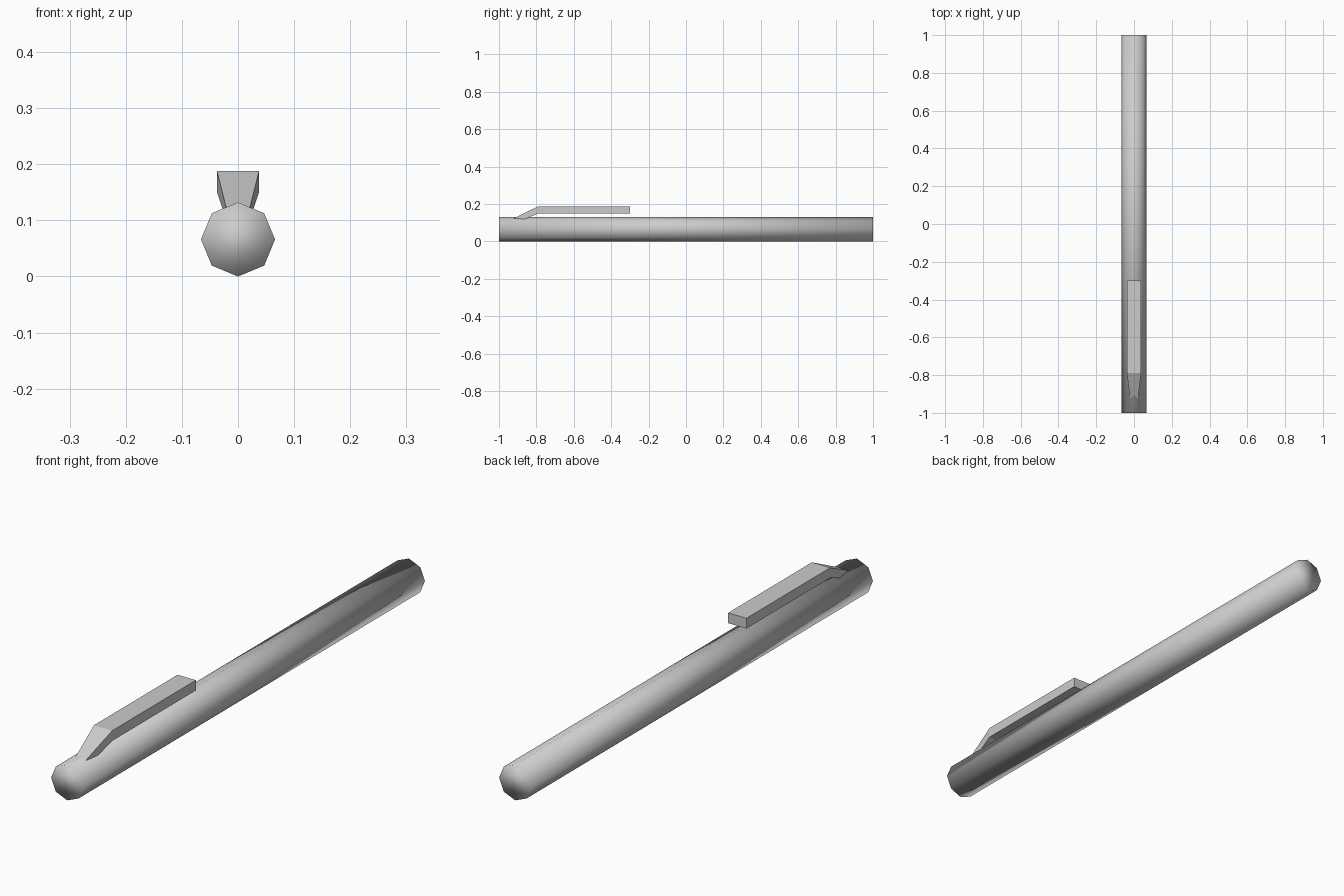
import bpy
import bmesh
import math
from mathutils import Matrix

cube = bpy.data.objects.get("Cube")
if cube:
    bpy.data.objects.remove(cube, do_unlink=True)

grey = bpy.data.materials.new("plain_grey")
grey.use_nodes = True
colour = (0.6, 0.6, 0.6, 1)
grey.diffuse_color = colour
grey.node_tree.nodes["Principled BSDF"].inputs["Base Color"].default_value = colour


def add_part(name, bm, smooth):
    bmesh.ops.recalc_face_normals(bm, faces=bm.faces)
    for face in bm.faces:
        face.smooth = smooth
    mesh = bpy.data.meshes.new(name)
    bm.to_mesh(mesh)
    bm.free()
    mesh.materials.append(grey)
    obj = bpy.data.objects.new(name, mesh)
    bpy.context.collection.objects.link(obj)
    return obj


# Barrel: eight-sided rod with a ridge on top, softly shaded over the ends
RADIUS = 0.066
SIDES = 8
bm = bmesh.new()
bmesh.ops.create_cone(bm, cap_ends=True, segments=SIDES,
                      radius1=RADIUS, radius2=RADIUS, depth=2)
bmesh.ops.rotate(bm, verts=bm.verts, matrix=Matrix.Rotation(math.pi / 2, 3, "X"))
bmesh.ops.translate(bm, verts=bm.verts, vec=(0, 0, RADIUS))
add_part("barrel", bm, True)

# Clip: bent bar that narrows where its root sinks into the barrel
# Each station pairs an upper and a lower edge as (y, z, half width)
stations = [
    ((-0.95, 0.11, 0.018), (-0.885, 0.11, 0.024)),
    ((-0.79, 0.188, 0.0375), (-0.79, 0.15, 0.0375)),
    ((-0.30, 0.188, 0.0375), (-0.30, 0.15, 0.0375)),
]
bm = bmesh.new()
rings = []
for upper, lower in stations:
    corners = [(s * w, y, z) for (y, z, w), signs in ((upper, (-1, 1)), (lower, (1, -1)))
               for s in signs]
    rings.append([bm.verts.new(c) for c in corners])
for a, b in zip(rings, rings[1:]):
    for i in range(4):
        j = (i + 1) % 4
        bm.faces.new((a[i], a[j], b[j], b[i]))
bm.faces.new(rings[0])
bm.faces.new(rings[-1])
add_part("pocket_clip", bm, False)
